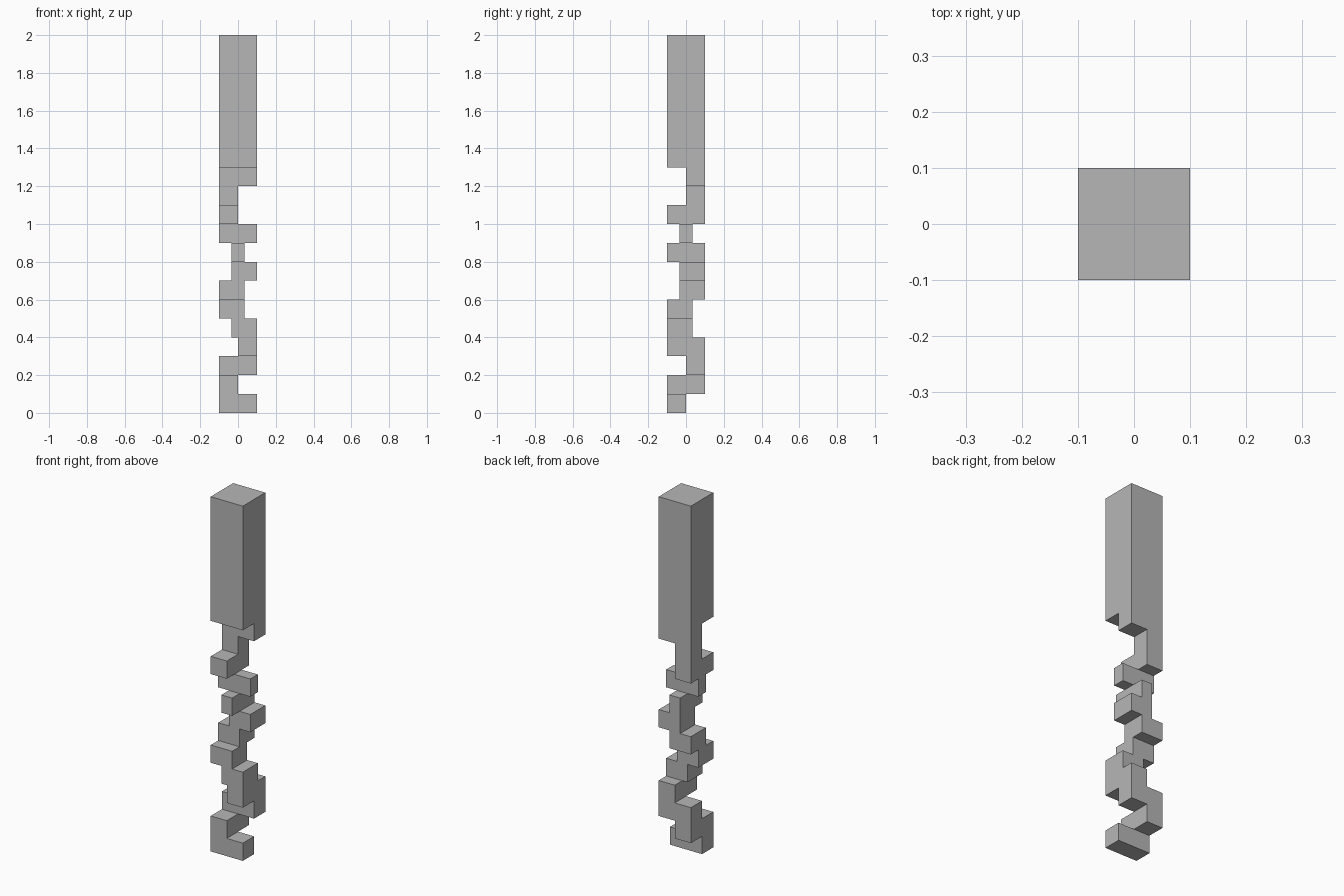
import bpy, bmesh, math
from mathutils import Vector

cube = bpy.data.objects.get("Cube")
if cube:
    bpy.data.objects.remove(cube, do_unlink=True)

# Material
grey = bpy.data.materials.new("plain grey")
grey.use_nodes = True
colour = (0.47, 0.47, 0.47, 1)
grey.diffuse_color = colour
grey.node_tree.nodes["Principled BSDF"].inputs["Base Color"].default_value = colour

# Named spans across the square bar
H = 0.1            # half width, also the height of one step
T = H / 3          # half width of the thin core
full, low, high = (-H, H), (-H, 0), (0, H)
core, wide_low, wide_high = (-T, T), (-H, T), (-T, H)

# Carved steps from the bottom up: span in x, span in y
steps = [
    (full, low), (low, full), (full, high), (high, full),
    (wide_high, wide_low), (wide_low, wide_low),
    (wide_low, wide_high), (wide_high, wide_high),
    (core, full), (full, core),
    (low, full), (low, high), (full, high),
]
layers = [(i * H, (i + 1) * H, sx, sy) for i, (sx, sy) in enumerate(steps)]
# Uncut upper bar
layers.append((len(steps) * H, 2.0, full, full))

# Cells of a small grid that lie inside the solid
cuts = [-H, -T, 0, T, H]
n = len(cuts) - 1
heights = [layer[0] for layer in layers] + [2.0]


def inside(span, i):
    return span[0] < (cuts[i] + cuts[i + 1]) / 2 < span[1]


solid = {(i, j, k) for k, (_, _, sx, sy) in enumerate(layers)
         for i in range(n) for j in range(n) if inside(sx, i) and inside(sy, j)}

# Outer skin only: one quad wherever a solid cell meets empty space
bm = bmesh.new()
points = {}


def vert(key):
    if key not in points:
        i, j, k = key
        points[key] = bm.verts.new((cuts[i], cuts[j], heights[k]))
    return points[key]


for cell in sorted(solid):
    for axis in range(3):
        for side in (0, 1):
            near = list(cell)
            near[axis] += 1 if side else -1
            if tuple(near) in solid:
                continue
            u, v = (axis + 1) % 3, (axis + 2) % 3
            loop = []
            for du, dv in ((0, 0), (1, 0), (1, 1), (0, 1)):
                key = list(cell)
                key[axis] += side
                key[u] += du
                key[v] += dv
                loop.append(vert(tuple(key)))
            bm.faces.new(loop if side else loop[::-1])

# Merge coplanar quads into clean flat faces
bmesh.ops.dissolve_limit(bm, angle_limit=math.radians(1),
                         verts=bm.verts[:], edges=bm.edges[:])

mesh = bpy.data.meshes.new("carved_square_bar")
bm.to_mesh(mesh)
bm.free()
mesh.materials.append(grey)
bar = bpy.data.objects.new("carved_square_bar", mesh)
bpy.context.collection.objects.link(bar)
